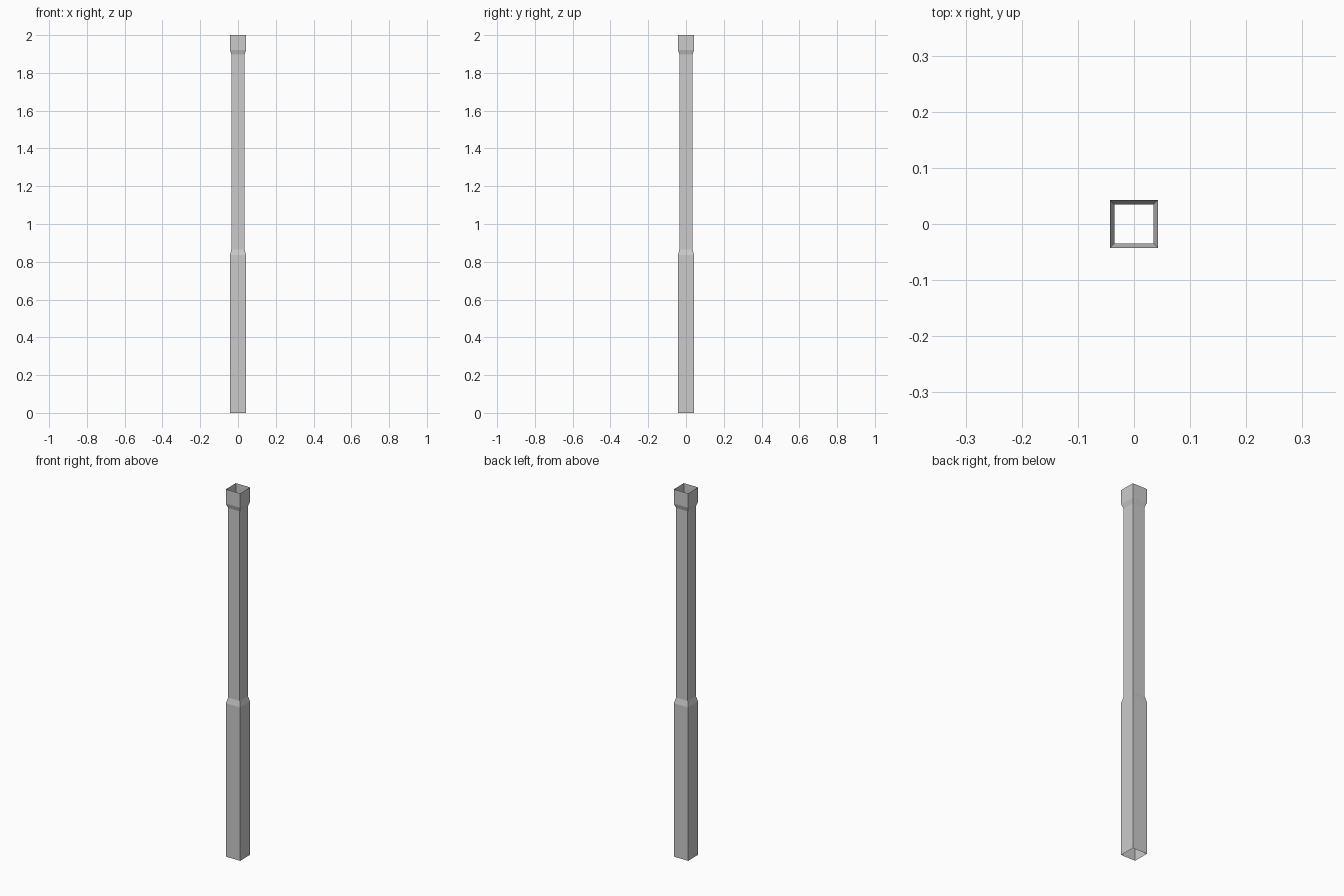
import bpy, bmesh

if "Cube" in bpy.data.objects:
    bpy.data.objects.remove(bpy.data.objects["Cube"])

# Profile of the hollow square post: (half width, height)
profile = [(0.043, 0.0), (0.043, 0.835), (0.035, 0.865),
           (0.035, 1.897), (0.043, 1.922), (0.043, 2.0)]
corners = [(-1, -1), (1, -1), (1, 1), (-1, 1)]

# Thin-walled post, open at both ends
bm = bmesh.new()
rings = [[bm.verts.new((sx * r, sy * r, z)) for sx, sy in corners]
         for r, z in profile]
for low, high in zip(rings, rings[1:]):
    for i in range(4):
        j = (i + 1) % 4
        bm.faces.new((low[i], low[j], high[j], high[i]))

mesh = bpy.data.meshes.new("square_post")
bm.to_mesh(mesh)
bm.free()
post = bpy.data.objects.new("square_post", mesh)
bpy.context.collection.objects.link(post)
